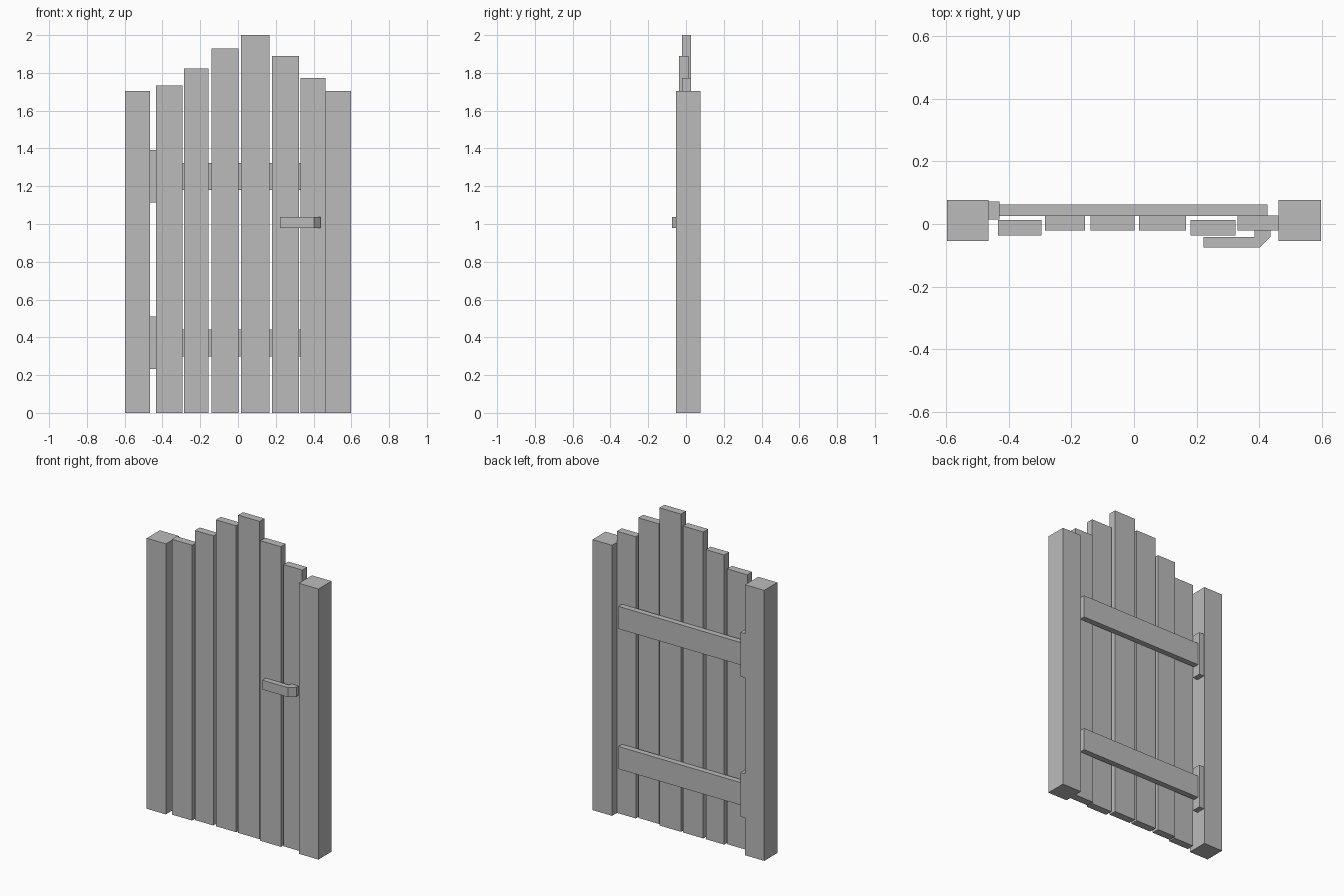
import bpy
import bmesh

cube = bpy.data.objects.get("Cube")
if cube:
    bpy.data.objects.remove(cube, do_unlink=True)

grey = bpy.data.materials.new("plain_grey")
grey.use_nodes = True
grey.diffuse_color = (0.5, 0.5, 0.5, 1)
grey.node_tree.nodes["Principled BSDF"].inputs["Base Color"].default_value = (0.5, 0.5, 0.5, 1)


def prism(name, outline, z0, z1):
    """Extrude a ground outline from z0 up to z1."""
    bm = bmesh.new()
    base = bm.faces.new([bm.verts.new((x, y, z0)) for x, y in outline])
    top = bmesh.ops.extrude_face_region(bm, geom=[base])["geom"]
    verts = [v for v in top if isinstance(v, bmesh.types.BMVert)]
    bmesh.ops.translate(bm, verts=verts, vec=(0, 0, z1 - z0))
    bmesh.ops.recalc_face_normals(bm, faces=bm.faces[:])
    mesh = bpy.data.meshes.new(name)
    bm.to_mesh(mesh)
    bm.free()
    mesh.materials.append(grey)
    obj = bpy.data.objects.new(name, mesh)
    bpy.context.collection.objects.link(obj)
    return obj


def box(name, x0, x1, y0, y1, z0, z1):
    return prism(name, [(x0, y0), (x1, y0), (x1, y1), (x0, y1)], z0, z1)


# Gate posts
box("right_post", -0.598, -0.465, -0.054, 0.076, 0, 1.703)
box("left_post", 0.462, 0.598, -0.054, 0.076, 0, 1.703)

# Upright planks: left edge, right edge, front face, top
planks = [
    (-0.435, -0.295, -0.036, 1.733),
    (-0.285, -0.157, -0.021, 1.823),
    (-0.139, 0.002, -0.021, 1.929),
    (0.016, 0.166, -0.021, 2.0),
    (0.18, 0.324, -0.036, 1.889),
    (0.331, 0.462, -0.021, 1.773),
]
for i, (x0, x1, y, top) in enumerate(planks):
    box(f"plank_{i + 1}", x0, x1, y, y + 0.048, 0, top)

# Back rails, each with a hinge block on the post
for label, z in (("lower", 0.37), ("upper", 1.252)):
    box(f"{label}_rail", -0.43, 0.427, 0.026, 0.062, z - 0.071, z + 0.071)
    box(f"{label}_hinge_block", -0.465, -0.43, 0.015, 0.072, z - 0.138, z + 0.14)

# Bent handle
prism("handle", [(0.222, -0.075), (0.402, -0.075), (0.436, -0.041), (0.436, -0.02),
                 (0.385, -0.02), (0.385, -0.041), (0.222, -0.041)], 0.978, 1.037)
